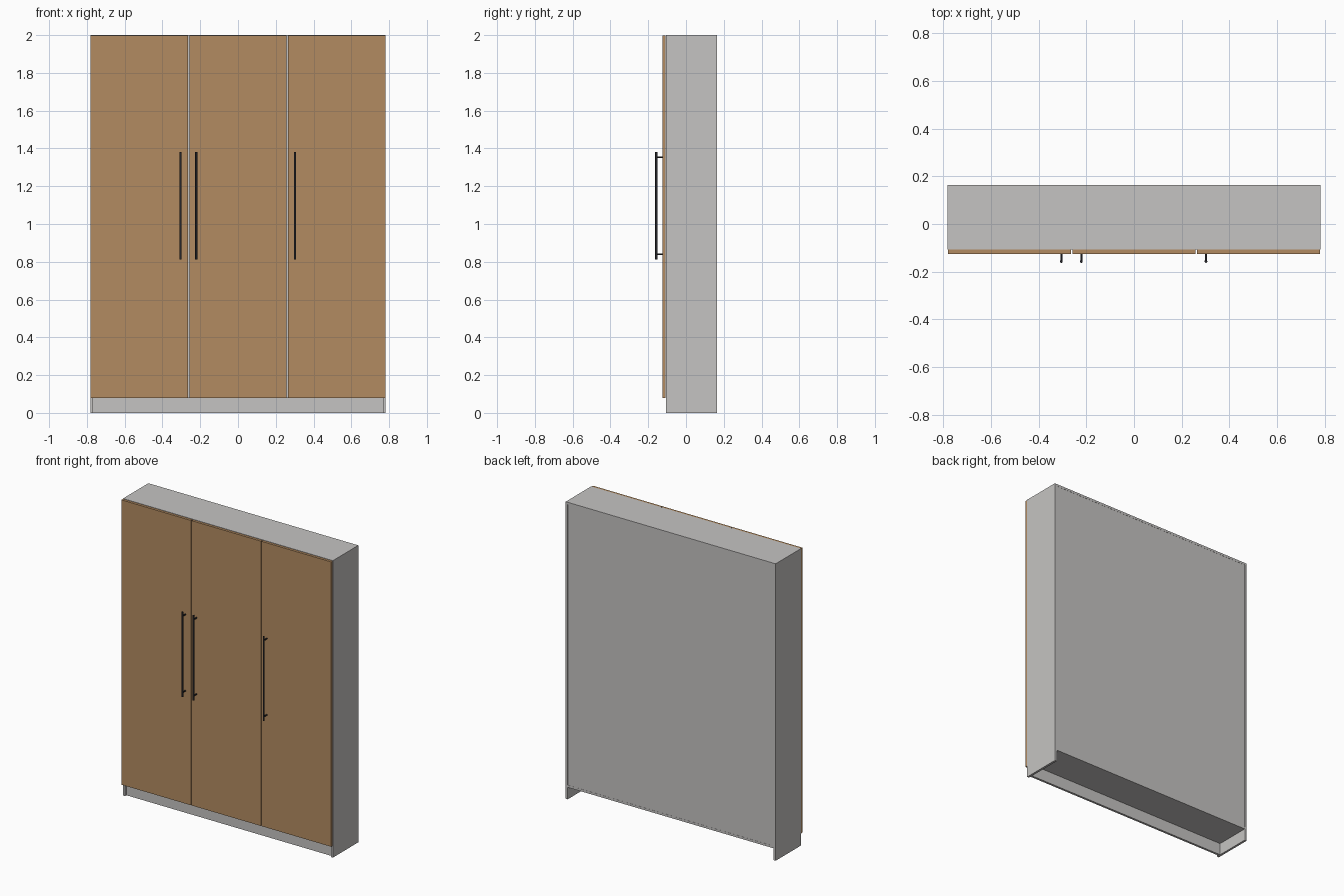
import bpy
import math

cube = bpy.data.objects.get("Cube")
if cube:
    bpy.data.objects.remove(cube, do_unlink=True)


def material(name, rgb):
    mat = bpy.data.materials.new(name)
    mat.use_nodes = True
    color = (*rgb, 1)
    mat.diffuse_color = color
    mat.node_tree.nodes["Principled BSDF"].inputs["Base Color"].default_value = color
    return mat


GREY = material("pale grey board", (0.56, 0.55, 0.54))
WOOD = material("warm oak", (0.45, 0.26, 0.12))
METAL = material("dark metal", (0.02, 0.02, 0.025))


def box(name, x, y, z, mat):
    """Box from (min, max) ranges along each axis."""
    ranges = (x, y, z)
    bpy.ops.mesh.primitive_cube_add(size=1, location=[(a + b) / 2 for a, b in ranges])
    obj = bpy.context.object
    obj.name = name
    obj.scale = [b - a for a, b in ranges]
    bpy.ops.object.transform_apply(location=False, rotation=False, scale=True)
    obj.data.materials.append(mat)
    return obj


def rod(name, location, radius, length, mat, along_y=False):
    bpy.ops.mesh.primitive_cylinder_add(
        vertices=16, radius=radius, depth=length, location=location,
        rotation=(math.pi / 2 if along_y else 0, 0, 0))
    obj = bpy.context.object
    obj.name = name
    obj.data.materials.append(mat)
    bpy.ops.object.shade_smooth_by_angle()
    return obj


HALF = 0.782       # half width of the cabinet
BOARD = 0.015      # board thickness
FRONT, BACK = -0.107, 0.163
DOOR_FRONT = -0.125
HEIGHT, BASE = 2.0, 0.08
INNER = HALF - BOARD

# Carcass
for name, s in (("left_side", 1), ("right_side", -1)):
    box(name, sorted((s * INNER, s * HALF)), (FRONT, BACK), (0, HEIGHT), GREY)
box("top_panel", (-INNER, INNER), (FRONT, BACK), (HEIGHT - BOARD, HEIGHT), GREY)
box("bottom_panel", (-INNER, INNER), (FRONT, BACK), (BASE, BASE + BOARD), GREY)
box("back_panel", (-INNER, INNER), (BACK - 0.01, BACK - 0.001),
    (BASE + BOARD, HEIGHT - BOARD), GREY)
box("plinth", (-INNER, INNER), (FRONT + 0.015, FRONT + 0.03), (0, BASE), GREY)

# Dividers behind the door joints
for name, s in (("left_divider", 1), ("right_divider", -1)):
    x = s * HALF / 3
    box(name, (x - BOARD / 2, x + BOARD / 2), (FRONT + 0.002, BACK - 0.01),
        (BASE + BOARD, HEIGHT - BOARD), GREY)

# Doors
GAP = 0.003
width = 2 * HALF / 3
for i, name in enumerate(("right_door", "middle_door", "left_door")):
    start = -HALF + i * width
    x0 = start + (GAP if i > 0 else 0.001)
    x1 = start + width - (GAP if i < 2 else 0.001)
    box(name, (x0, x1), (DOOR_FRONT, FRONT - 0.001), (BASE, HEIGHT - 0.002), WOOD)

# Bar handles on two posts each
BAR_Y = -0.157
for name, x in (("right_door", -0.305), ("middle_door", -0.221), ("left_door", 0.302)):
    rod(name + "_handle", (x, BAR_Y, 1.097), 0.006, 0.57, METAL)
    for end, z in (("lower", 0.84), ("upper", 1.354)):
        rod(f"{name}_{end}_post", (x, (BAR_Y + DOOR_FRONT) / 2, z),
            0.0045, DOOR_FRONT - BAR_Y, METAL, along_y=True)
